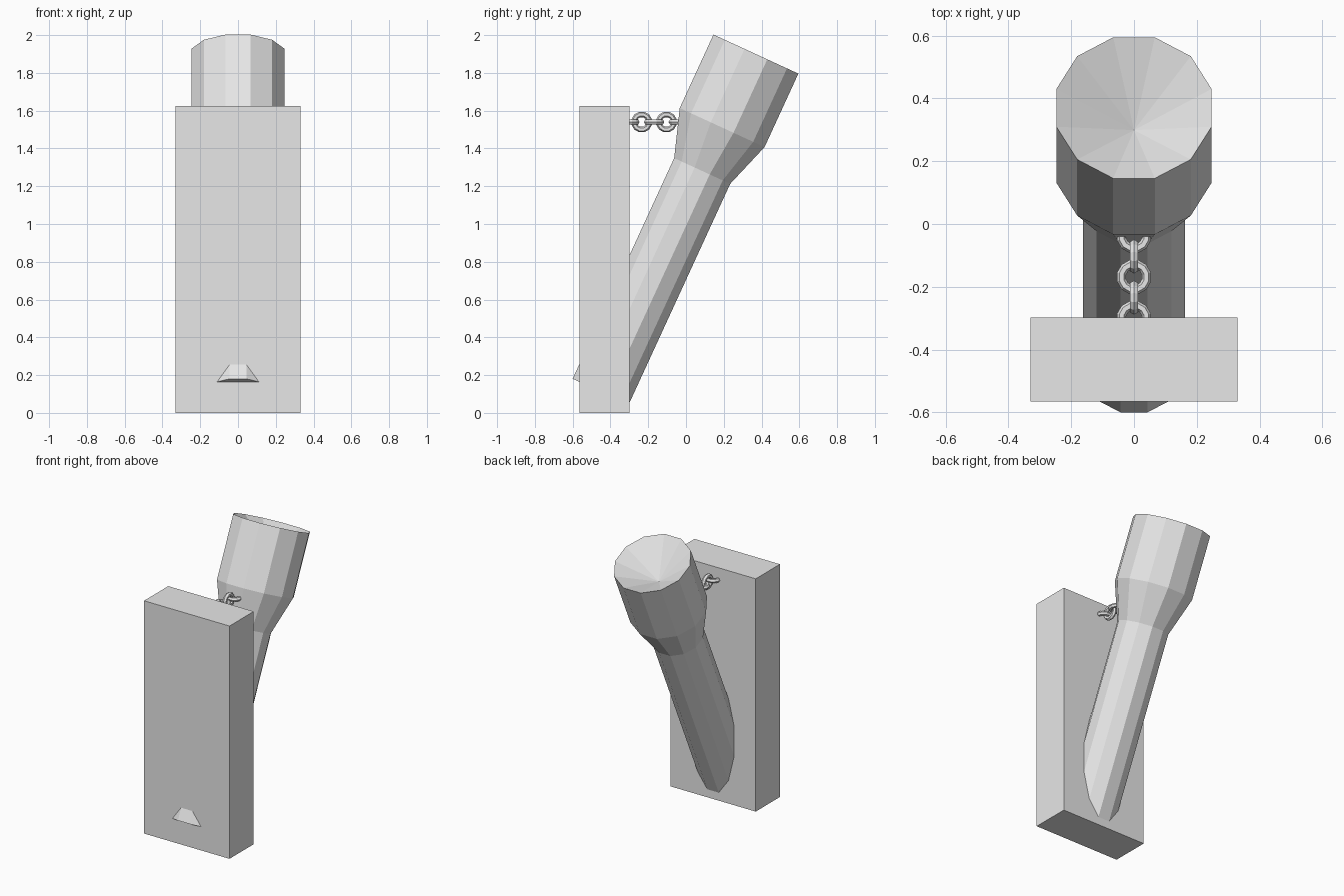
import bpy
import bmesh
from math import pi, radians, cos, sin
from mathutils import Matrix, Vector

cube = bpy.data.objects.get("Cube")
if cube:
    bpy.data.objects.remove(cube, do_unlink=True)

grey = bpy.data.materials.new("plain grey")
grey.use_nodes = True
grey.diffuse_color = (0.8, 0.8, 0.8, 1)
grey.node_tree.nodes["Principled BSDF"].inputs["Base Color"].default_value = (0.8, 0.8, 0.8, 1)


def add_object(name, bm, matrix=Matrix()):
    bmesh.ops.recalc_face_normals(bm, faces=bm.faces)
    mesh = bpy.data.meshes.new(name)
    bm.to_mesh(mesh)
    bm.free()
    mesh.materials.append(grey)
    obj = bpy.data.objects.new(name, mesh)
    obj.matrix_world = matrix
    bpy.context.collection.objects.link(obj)
    return obj


def ring(bm, count, radius, height):
    """Polygon ring with flat sides towards x and y."""
    angles = [(i + 0.5) * 2 * pi / count for i in range(count)]
    return [bm.verts.new((radius * cos(a), radius * sin(a), height)) for a in angles]


# Wall block
bm = bmesh.new()
bmesh.ops.create_cube(bm, size=1)
bmesh.ops.scale(bm, vec=(0.66, 0.267, 1.625), verts=bm.verts)
bmesh.ops.translate(bm, vec=(0, -0.4315, 0.8125), verts=bm.verts)
add_object("wall_block", bm)

# Torch: straight handle, flared head and a sunken cone in the top
SIDES = 12
profile = [(0.169, 0), (0.169, 1.286), (0.256, 1.539), (0.256, 1.967)]
bm = bmesh.new()
rings = [ring(bm, SIDES, r, h) for r, h in profile]
for low, high in zip(rings, rings[1:]):
    for i in range(SIDES):
        j = (i + 1) % SIDES
        bm.faces.new((low[i], low[j], high[j], high[i]))
bm.faces.new(rings[0][::-1])
hollow = bm.verts.new((0, 0, 1.967 - 0.17))
for i in range(SIDES):
    bm.faces.new((rings[-1][i], rings[-1][(i + 1) % SIDES], hollow))
tilt = Matrix.Translation((0, -0.4517, 0.1124)) @ Matrix.Rotation(radians(-24.7), 4, "X")
add_object("torch", bm, tilt)


# Chain of round links, alternately lying flat and standing upright
def chain_link(name, y, upright):
    bm = bmesh.new()
    around, tube = 12, 6
    loops = []
    for i in range(around):
        turn = Matrix.Rotation((i + 0.5) * 2 * pi / around, 3, "Z")
        loops.append([bm.verts.new(turn @ Vector((0.041 + 0.015 * cos(k * 2 * pi / tube), 0,
                                                  0.015 * sin(k * 2 * pi / tube))))
                      for k in range(tube)])
    for i in range(around):
        a, b = loops[i], loops[(i + 1) % around]
        for k in range(tube):
            n = (k + 1) % tube
            bm.faces.new((a[k], b[k], b[n], a[n]))
    turn = Matrix.Rotation(pi / 2 if upright else 0, 4, "Y")
    add_object(name, bm, Matrix.Translation((0, y, 1.54)) @ turn)


for n in range(5):
    chain_link(f"chain_link_{n + 1}", -0.3 + n * 0.0655, n % 2 == 1)
